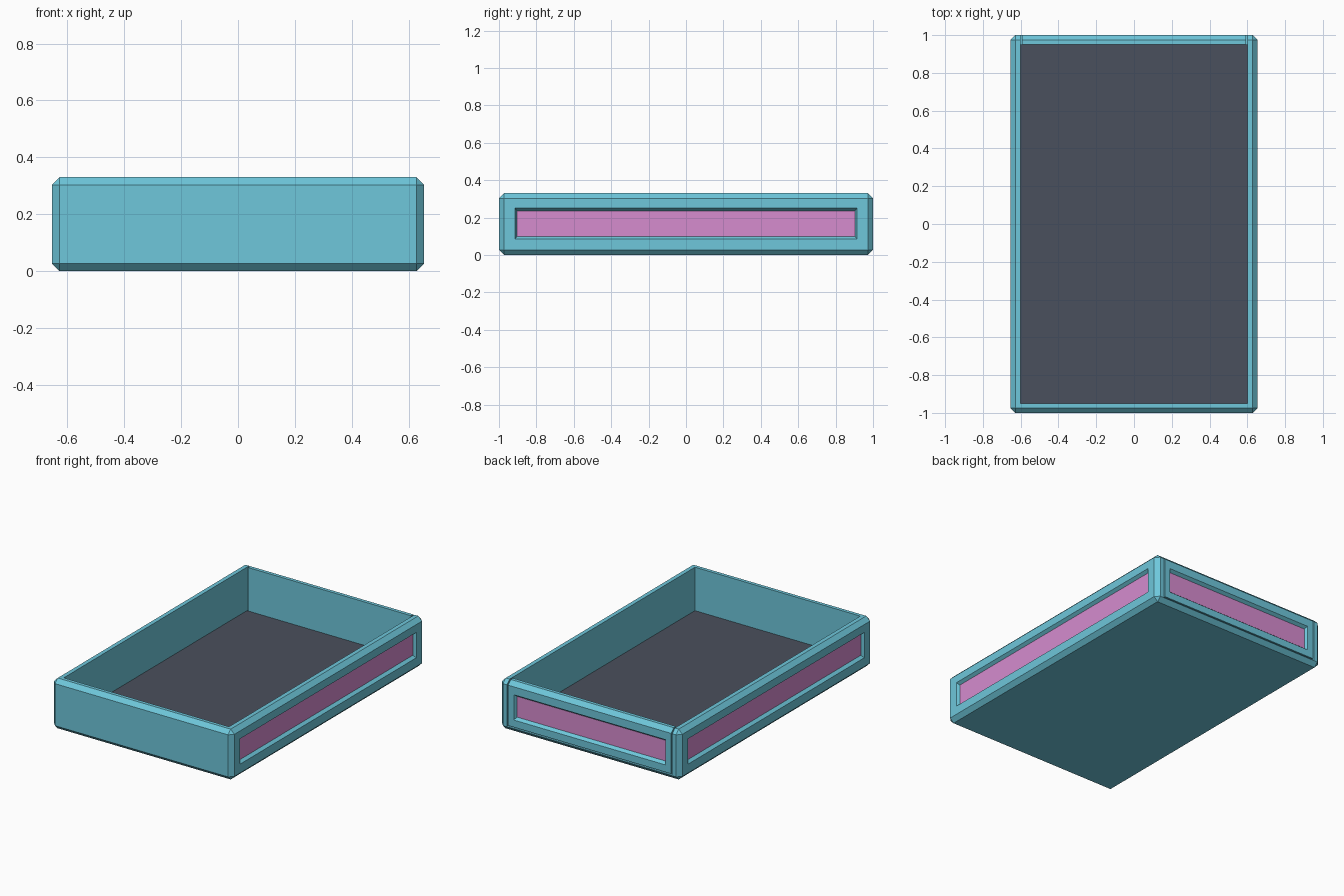
import bpy, bmesh

if "Cube" in bpy.data.objects:
    bpy.data.objects.remove(bpy.data.objects["Cube"])

def material(name, rgb):
    lin = [((c / 255 + 0.055) / 1.055) ** 2.4 for c in rgb]
    m = bpy.data.materials.new(name)
    m.diffuse_color = (*lin, 1)
    m.use_nodes = True
    m.node_tree.nodes["Principled BSDF"].inputs["Base Color"].default_value = m.diffuse_color
    return m

TEAL = material("teal shell", (110, 199, 219))
PINK = material("pink panel", (214, 140, 207))
DARK = material("dark floor", (74, 80, 93))

def add_object(name, bm, mat):
    bmesh.ops.recalc_face_normals(bm, faces=bm.faces)
    me = bpy.data.meshes.new(name)
    bm.to_mesh(me)
    bm.free()
    ob = bpy.data.objects.new(name, me)
    bpy.context.collection.objects.link(ob)
    me.materials.append(mat)
    return ob

def box(name, lo, hi, mat, chamfer=0):
    bm = bmesh.new()
    bmesh.ops.create_cube(bm, size=1)
    for v in bm.verts:
        v.co = [(l + h) / 2 + c * (h - l) for c, l, h in zip(v.co, lo, hi)]
    if chamfer:
        bmesh.ops.bevel(bm, geom=bm.edges[:], offset=chamfer, segments=1,
                        profile=0.5, affect='EDGES')
    return add_object(name, bm, mat)

def place(side, u, z, d):
    """Point at along-wall u, height z, distance d outside the wall face."""
    if side == "back":
        return (u, 1 + d, z)
    s = 1 if side == "right" else -1
    return (s * (0.655 + d), u, z)

def recess_cutter(side, half):
    """Tapered block: wide at the wall face, narrower at the recess bottom."""
    bm = bmesh.new()
    rings = []
    for d in (-0.02, 0.02):
        g = 0.01 * (d + 0.02) / 0.02
        h = 0.015 * (d + 0.02) / 0.02
        a, z0, z1 = half - 0.01 + g, 0.1 - h, 0.236 + h
        rings.append([bm.verts.new(place(side, u, z, d))
                      for u, z in ((-a, z0), (a, z0), (a, z1), (-a, z1))])
    p, q = rings
    bm.faces.new(p)
    bm.faces.new(q)
    for i in range(4):
        j = (i + 1) % 4
        bm.faces.new((p[i], p[j], q[j], q[i]))
    return add_object("recess_cutter", bm, TEAL)

def boolean(ob, cutter, op='DIFFERENCE'):
    mod = ob.modifiers.new("cut", 'BOOLEAN')
    mod.operation, mod.solver, mod.object = op, 'EXACT', cutter
    dg = bpy.context.evaluated_depsgraph_get()
    me = bpy.data.meshes.new_from_object(ob.evaluated_get(dg))
    ob.modifiers.clear()
    ob.data = me
    bpy.data.objects.remove(cutter)

def panel(side, half):
    """Thin pink plate on the bottom of a recess."""
    a = half - 0.01
    p = place(side, -a, 0.1, -0.024)
    q = place(side, a, 0.236, -0.019)
    lo = [min(m, n) for m, n in zip(p, q)]
    hi = [max(m, n) for m, n in zip(p, q)]
    box(side + "_panel", lo, hi, PINK)

OUTER = ((-0.655, -1, 0), (0.655, 1, 0.33))

# Shell: bottom, front wall and side walls, open at the back
shell = box("shell", *OUTER, TEAL, 0.027)
boolean(shell, box("cavity", (-0.6, -0.95, 0.03), (0.6, 1.2, 0.6), TEAL))

# Separate back wall with a thin gap around it
back = box("back_wall", *OUTER, TEAL, 0.027)
boolean(back, box("region", (-0.592, 0.95, 0.038), (0.592, 1.2, 0.6), TEAL), 'INTERSECT')

# Recessed panels on both sides and the back
for side, half, wall in (("left", 0.914, shell), ("right", 0.914, shell), ("back", 0.55, back)):
    boolean(wall, recess_cutter(side, half))
    panel(side, half)

# Inner floor
box("floor", (-0.6, -0.95, 0.03), (0.6, 0.95, 0.045), DARK)
